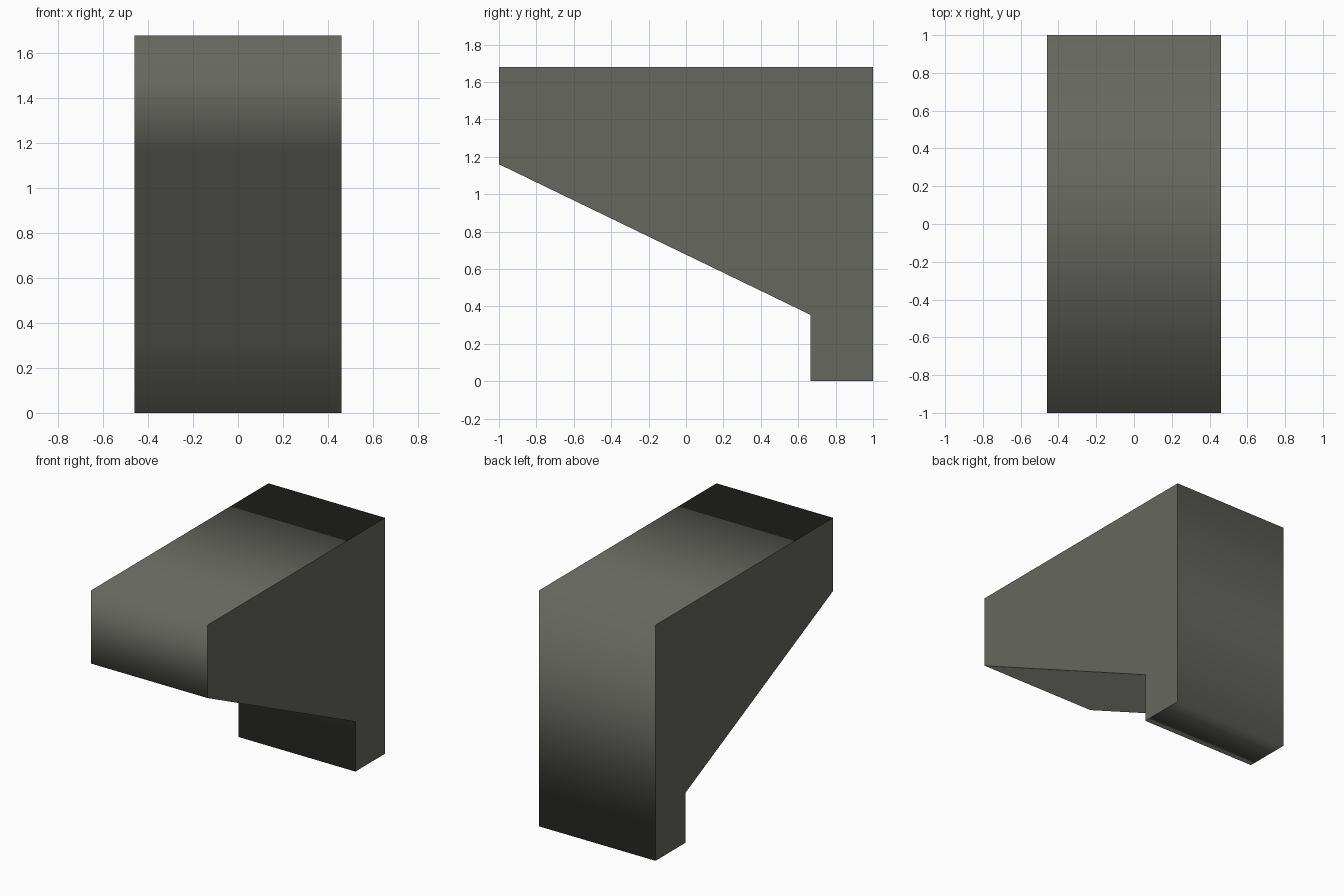
import bpy, bmesh

if "Cube" in bpy.data.objects:
    bpy.data.objects.remove(bpy.data.objects["Cube"])

# Side profile (y, z) of the bracket, extruded across x
PROFILE = [(-1, 1.68), (-1, 1.16), (0.665, 0.355), (0.665, 0), (1, 0), (1, 1.68)]
HALF_WIDTH = 0.46

mat = bpy.data.materials.new("dark warm grey")
mat.diffuse_color = (0.135, 0.135, 0.118, 1)
mat.use_nodes = True
mat.node_tree.nodes["Principled BSDF"].inputs["Base Color"].default_value = mat.diffuse_color

bm = bmesh.new()
side = bm.faces.new([bm.verts.new((-HALF_WIDTH, y, z)) for y, z in PROFILE])
ext = bmesh.ops.extrude_face_region(bm, geom=[side], use_keep_orig=True)
moved = [g for g in ext["geom"] if isinstance(g, bmesh.types.BMVert)]
bmesh.ops.translate(bm, vec=(2 * HALF_WIDTH, 0, 0), verts=moved)
bmesh.ops.recalc_face_normals(bm, faces=bm.faces[:])

# Flat sides, smooth shaded band around the outline
for f in bm.faces:
    f.smooth = abs(f.normal.x) < 0.5
for e in bm.edges:
    e.smooth = all(f.smooth for f in e.link_faces)

mesh = bpy.data.meshes.new("wall_bracket")
bm.to_mesh(mesh)
bm.free()
mesh.materials.append(mat)
obj = bpy.data.objects.new("wall_bracket", mesh)
bpy.context.collection.objects.link(obj)
